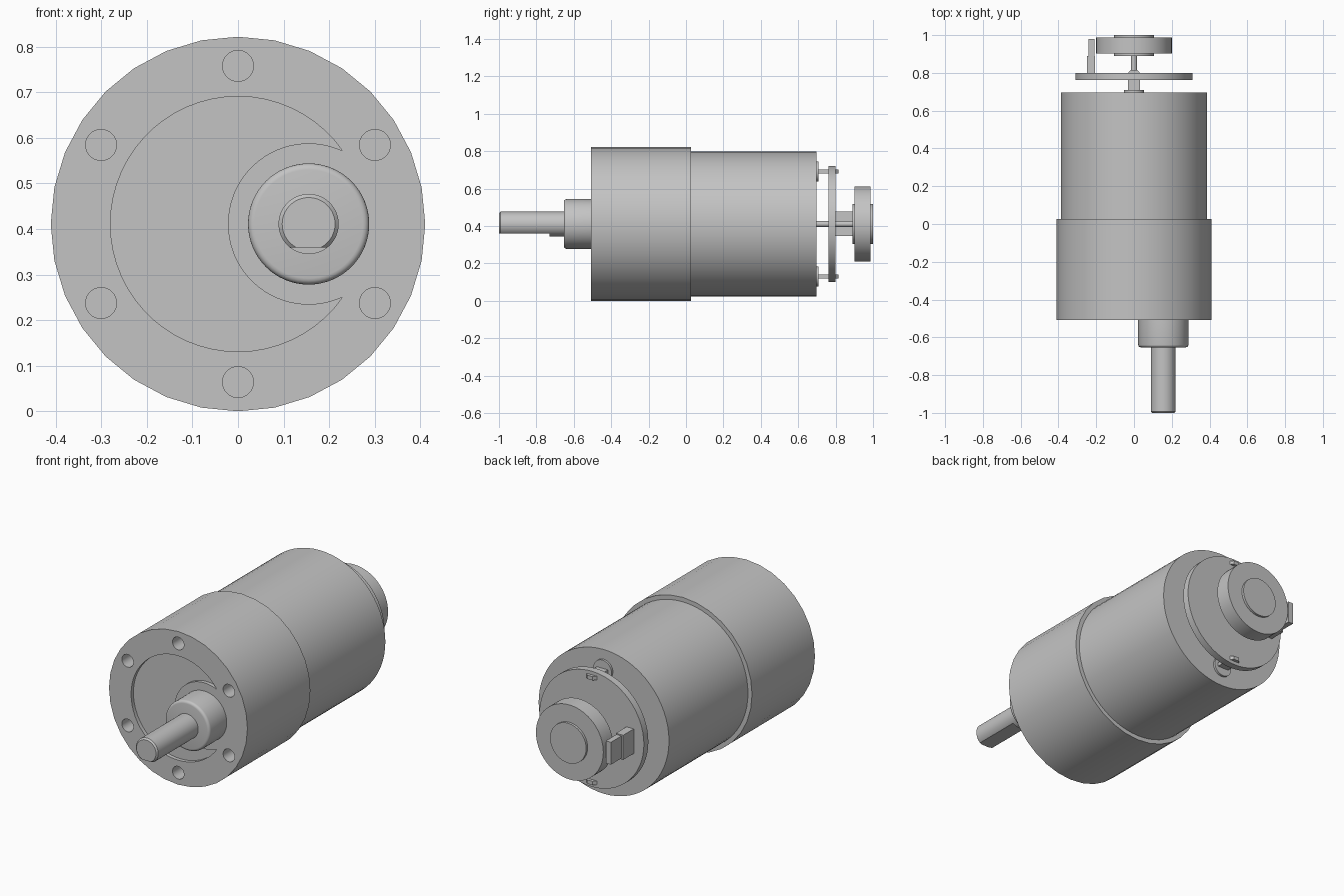
import bpy, bmesh
from math import pi, sin, cos, acos, atan2, sqrt
from mathutils import Vector

cube = bpy.data.objects.get("Cube")
if cube:
    bpy.data.objects.remove(cube)

AXIS_Z = 0.411       # height of the motor axis
SHAFT_X = 0.155      # sideways offset of the output shaft
FRONT = -0.507       # front face of the gearbox
BACK = 0.697         # back face of the motor can

metal = bpy.data.materials.new("plain grey")
metal.use_nodes = True
metal.diffuse_color = (0.55, 0.55, 0.55, 1)
metal.node_tree.nodes["Principled BSDF"].inputs["Base Color"].default_value = metal.diffuse_color


def finish(name, bm):
    bmesh.ops.recalc_face_normals(bm, faces=bm.faces[:])
    mesh = bpy.data.meshes.new(name)
    bm.to_mesh(mesh)
    bm.free()
    mesh.materials.append(metal)
    obj = bpy.data.objects.new(name, mesh)
    bpy.context.collection.objects.link(obj)
    return obj


def lathe(name, profile, x=0, z=AXIS_Z, sides=64):
    """Turn (radius, y) points around an axis along y, with capped ends."""
    bm = bmesh.new()
    rings = [[bm.verts.new((x + r * cos(2 * pi * i / sides), y,
                            z + r * sin(2 * pi * i / sides)))
              for i in range(sides)] for r, y in profile]
    for a, b in zip(rings, rings[1:]):
        for i in range(sides):
            j = (i + 1) % sides
            bm.faces.new((a[i], a[j], b[j], b[i]))
    bm.faces.new(rings[0])
    bm.faces.new(rings[-1])
    return finish(name, bm)


def prism(name, points, depth):
    """Extrude a planar outline along a vector."""
    bm = bmesh.new()
    face = bm.faces.new([bm.verts.new(p) for p in points])
    new = bmesh.ops.extrude_face_region(bm, geom=[face])["geom"]
    moved = [v for v in new if isinstance(v, bmesh.types.BMVert)]
    bmesh.ops.translate(bm, verts=moved, vec=Vector(depth))
    return finish(name, bm)


def box(name, x0, x1, y0, y1, z0, z1):
    outline = [(x0, y0, z0), (x1, y0, z0), (x1, y1, z0), (x0, y1, z0)]
    return prism(name, outline, (0, 0, z1 - z0))


def cut(obj, cutters):
    """Subtract the cutters, bake the result and drop the cutters."""
    for c in cutters:
        c.hide_render = True
        mod = obj.modifiers.new("cut", 'BOOLEAN')
        mod.operation = 'DIFFERENCE'
        mod.solver = 'EXACT'
        mod.object = c
    graph = bpy.context.evaluated_depsgraph_get()
    mesh = bpy.data.meshes.new_from_object(obj.evaluated_get(graph))
    obj.modifiers.clear()
    obj.data = mesh
    for c in cutters:
        bpy.data.objects.remove(c)


# Gearbox with a crescent recess and six screw holes
gearbox = lathe("gearbox", [(0.411, FRONT), (0.411, 0.027)], sides=32)

R, r, d, n = 0.28, 0.177, SHAFT_X, 48
cross = (R * R - r * r + d * d) / (2 * d)
a = acos(cross / R)
b = atan2(sqrt(R * R - cross * cross), cross - d)
outer = [a + (2 * pi - 2 * a) * i / n for i in range(n + 1)]
inner = [2 * pi - b - (2 * pi - 2 * b) * i / n for i in range(1, n)]
start = FRONT - 0.05
crescent = [(R * cos(t), start, AXIS_Z + R * sin(t)) for t in outer]
crescent += [(d + r * cos(t), start, AXIS_Z + r * sin(t)) for t in inner]
cutters = [prism("recess_cutter", crescent, (0, 0.07, 0))]
for k in range(6):
    t = pi / 2 + k * pi / 3
    cutters.append(lathe("hole_cutter", [(0.034, start), (0.034, FRONT + 0.1)],
                         0.347 * cos(t), AXIS_Z + 0.347 * sin(t), 32))
cut(gearbox, cutters)

# Motor can
lathe("motor_can", [(0.387, 0.02), (0.387, BACK)])

# Output boss with a rounded lip, and the flatted output shaft
lip = 0.014
round_lip = [(0.133 - lip + lip * sin(t), -0.653 + lip - lip * cos(t))
             for t in (i * pi / 8 for i in range(5))]
lathe("output_boss", round_lip + [(0.133, FRONT + 0.01)], SHAFT_X)
shaft = lathe("output_shaft", [(0.058, -1), (0.066, -0.992), (0.066, -0.64)], SHAFT_X)
cut(shaft, [box("flat_cutter", 0, 0.3, -1.1, -0.73, 0.2, AXIS_Z - 0.052)])

# Rear shaft, encoder board and magnet wheel
lathe("rear_shaft", [(0.016, BACK - 0.01), (0.016, 0.9)], sides=32)
lathe("encoder_board", [(0.31, 0.762), (0.31, 0.8)])
lathe("magnet_wheel", [(0.107, 0.889), (0.107, 0.902), (0.2, 0.902),
                       (0.2, 0.987), (0.107, 0.987), (0.107, 1)])

# Two motor terminals with round insulators
for side, word in ((1, "upper"), (-1, "lower")):
    z = AXIS_Z + side * 0.281
    lathe(word + "_insulator", [(0.054, BACK - 0.01), (0.054, 0.709)], 0, z, 32)
    half = [(0.033, BACK), (0.033, 0.798), (0.016, 0.816)]
    tab = half + [(-x, y) for x, y in reversed(half)]
    prism(word + "_terminal", [(x, y, z - 0.01) for x, y in tab], (0, 0, 0.02))

# Stepped connector on the board
box("connector_base", -0.25, -0.207, 0.795, 0.89, 0.346, 0.478)
box("connector_plug", -0.24, -0.21, 0.885, 0.98, 0.352, 0.472)

# Smooth round sides, crisp edges
for obj in bpy.context.scene.objects:
    if obj.type == 'MESH':
        bpy.ops.object.select_all(action='DESELECT')
        obj.select_set(True)
        bpy.context.view_layer.objects.active = obj
        bpy.ops.object.shade_smooth_by_angle()
